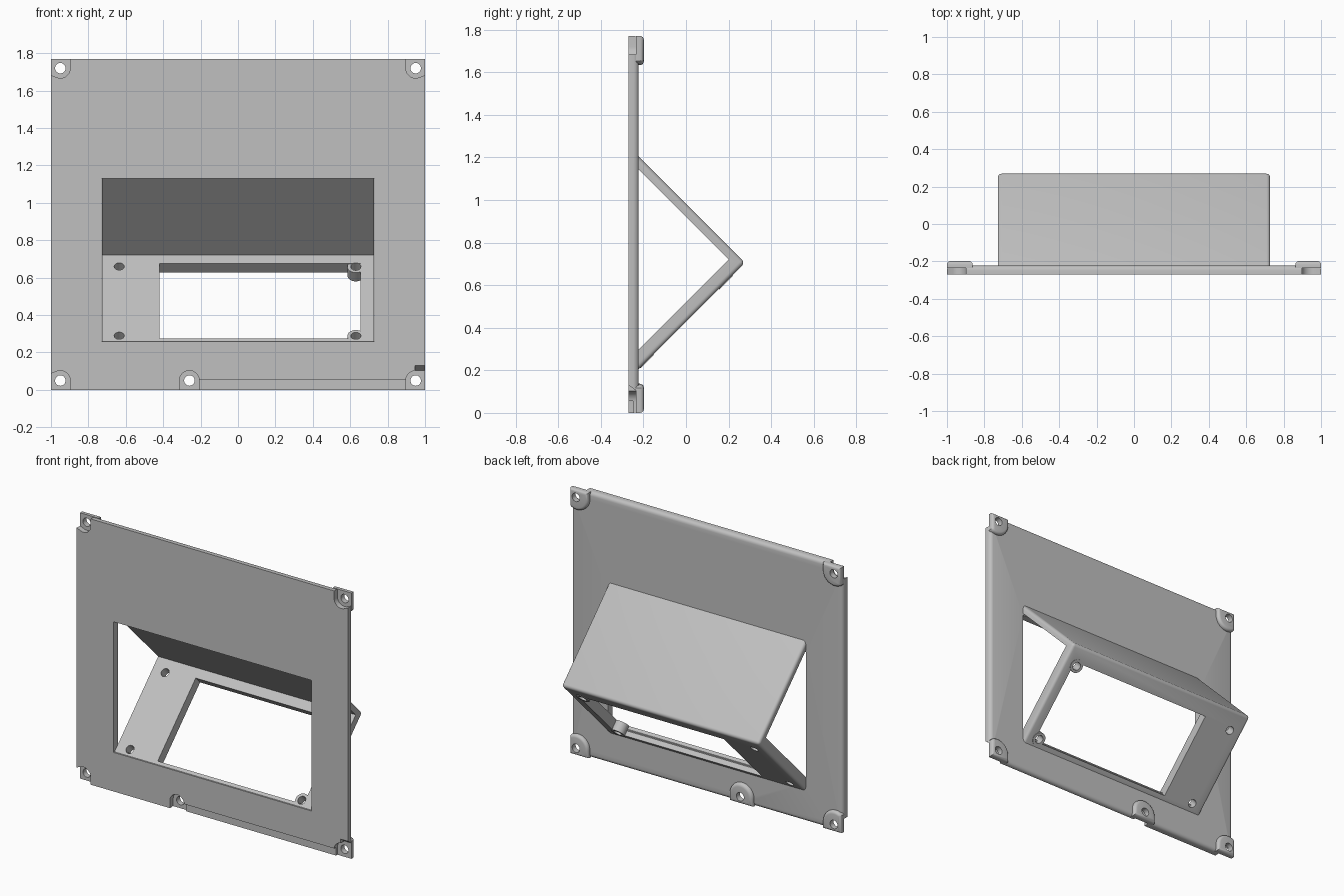
import bpy, bmesh
from math import sin, cos, pi
from mathutils import Vector, Matrix
from mathutils.geometry import convex_hull_2d

cube = bpy.data.objects.get("Cube")
if cube:
    bpy.data.objects.remove(cube, do_unlink=True)

grey = bpy.data.materials.new("light_grey")
grey.use_nodes = True
grey.diffuse_color = (0.53, 0.53, 0.53, 1)
grey.node_tree.nodes["Principled BSDF"].inputs["Base Color"].default_value = (0.53, 0.53, 0.53, 1)

FRONT, BACK = -0.27, -0.222
HEIGHT = 1.77
SCREW = 0.028


def finish(name, bm):
    bmesh.ops.recalc_face_normals(bm, faces=bm.faces)
    mesh = bpy.data.meshes.new(name)
    bm.to_mesh(mesh)
    bm.free()
    obj = bpy.data.objects.new(name, mesh)
    bpy.context.collection.objects.link(obj)
    mesh.materials.append(grey)
    return obj


def prism(name, ring, offset, round_if=None, radius=0.02):
    """Extrude a ring of 3D points, then round the edges picked by a rule."""
    bm = bmesh.new()
    face = bm.faces.new([bm.verts.new(p) for p in ring])
    out = bmesh.ops.extrude_face_region(bm, geom=[face], use_keep_orig=True)
    moved = [v for v in out["geom"] if isinstance(v, bmesh.types.BMVert)]
    bmesh.ops.translate(bm, verts=moved, vec=offset)
    bmesh.ops.recalc_face_normals(bm, faces=bm.faces)
    if round_if:
        edges = [e for e in bm.edges if round_if(e)]
        bmesh.ops.bevel(bm, geom=edges, offset=radius, segments=4,
                        profile=0.5, affect='EDGES', clamp_overlap=True)
    return finish(name, bm)


def block(name, x, y, z, **kw):
    ring = [(x[0], y[0], z[0]), (x[1], y[0], z[0]), (x[1], y[0], z[1]), (x[0], y[0], z[1])]
    return prism(name, ring, (0, y[1] - y[0], 0), **kw)


def side_prism(name, profile, x, **kw):
    return prism(name, [(x[0], y, z) for y, z in profile], (x[1] - x[0], 0, 0), **kw)


def cylinder(name, start, end, r):
    start, axis = Vector(start), Vector(end) - Vector(start)
    turn = axis.to_track_quat('Z', 'Y')
    ring = [start + turn @ Vector((r * cos(a * pi / 16), r * sin(a * pi / 16), 0)) for a in range(32)]
    return prism(name, ring, axis)


def combine(target, tool, operation='DIFFERENCE'):
    tool.hide_render = True
    mod = target.modifiers.new("cut", 'BOOLEAN')
    mod.operation, mod.solver, mod.object = operation, 'EXACT', tool
    bpy.context.view_layer.objects.active = target
    bpy.ops.object.modifier_apply(modifier=mod.name)
    bpy.data.objects.remove(tool, do_unlink=True)


def lug_outline(x, z, sx, sz, r, reach):
    """Disc round a screw, squared off toward the panel edges."""
    pts = [(r * cos(a * pi / 18), r * sin(a * pi / 18)) for a in range(36)]
    if sx:
        pts = [(min(px * sx, reach) * sx, pz) for px, pz in pts]
        pts += [(sx * reach, -sz * r * 0.3), (sx * reach, sz * reach), (-sx * r, sz * reach)]
    else:
        pts += [(r, sz * reach), (-r, sz * reach)]
    pts = [(px, min(pz * sz, reach) * sz) for px, pz in pts]
    pts = list(dict.fromkeys((round(px, 5), round(pz, 5)) for px, pz in pts))
    return [(x + pts[i][0], z + pts[i][1]) for i in convex_hull_2d(pts)]


# Face panel with rounded rear rim and a large window
panel = block("face_panel", (-1, 1), (FRONT, BACK), (0, HEIGHT),
              round_if=lambda e: all(v.co.y > BACK - 0.001 for v in e.verts), radius=0.025)
combine(panel, block("window_cutter", (-0.73, 0.73), (-0.4, 0), (0.26, 1.13)))

# Recessed strip along the bottom and small sloped notch at one edge
combine(panel, block("strip_cutter", (-0.26, 0.95), (-0.3, -0.25), (-0.1, 0.055)))
combine(panel, side_prism("notch_cutter", [(-0.28, 0.05), (-0.28, 0.137), (-0.235, 0.105), (-0.235, 0.05)],
                          (0.945, 1.05)))

# Screw lugs: four corners and one on the bottom edge
lugs = [("%s_%s_lug" % (v, h), sx * 0.95, z, sx, sz)
        for v, z, sz in (("bottom", 0.05, -1), ("top", HEIGHT - 0.05, 1))
        for h, sx in (("right", -1), ("left", 1))]
lugs.append(("bottom_middle_lug", -0.26, 0.05, 0, -1))
parts = [panel]
for name, x, z, sx, sz in lugs:
    pocket = [(px, -0.4, pz) for px, pz in lug_outline(x, z, sx, sz, 0.053, 0.1)]
    combine(panel, prism("pocket_cutter", pocket, (0, 0.5, 0)))
    ring = [(px, -0.235, pz) for px, pz in lug_outline(x, z, sx, sz, 0.087, 0.05)]
    lug = prism(name, ring, (0, 0.037, 0),
                round_if=lambda e: all(v.co.y > -0.2 for v in e.verts), radius=0.022)
    combine(lug, cylinder("screw_cutter", (x, -0.4, z), (x, 0, z), SCREW))
    parts.append(lug)

# Folded bracket behind the window: sloping roof and sloping shelf
bracket = side_prism("folded_bracket",
                     [(-0.225, 1.207), (0.277, 0.705), (-0.225, 0.203),
                      (-0.268, 0.203), (-0.268, 0.252), (0.2, 0.72), (-0.225, 1.145)],
                     (-0.728, 0.728),
                     round_if=lambda e: any(v.co.y > 0.25 for v in e.verts))
outward = Vector((0, 1, -1)).normalized()


def shelf(x, z):
    """Point on the inner surface of the shelf."""
    return Vector((x, z - 0.52, z))


# Display opening in the shelf
opening = [shelf(x, z) - outward * 0.05
           for x, z in ((-0.42, 0.275), (0.655, 0.275), (0.655, 0.675), (-0.42, 0.675))]
combine(bracket, prism("opening_cutter", opening, outward * 0.2))

# Screw bosses at the opening corners, then four screw holes
for z in (0.29, 0.66):
    p = shelf(0.63, z)
    combine(bracket, cylinder("boss", p + outward * 0.002, p + outward * 0.068, 0.045), 'UNION')
for x in (-0.635, 0.63):
    for z in (0.29, 0.66):
        p = shelf(x, z)
        combine(bracket, cylinder("screw_cutter", p - outward * 0.05, p + outward * 0.15, 0.027))
parts.append(bracket)

# Smooth the rounded edges, keep the corners crisp
bpy.ops.object.select_all(action='DESELECT')
for part in parts:
    part.select_set(True)
bpy.context.view_layer.objects.active = panel
bpy.ops.object.shade_smooth_by_angle(angle=pi / 6)
